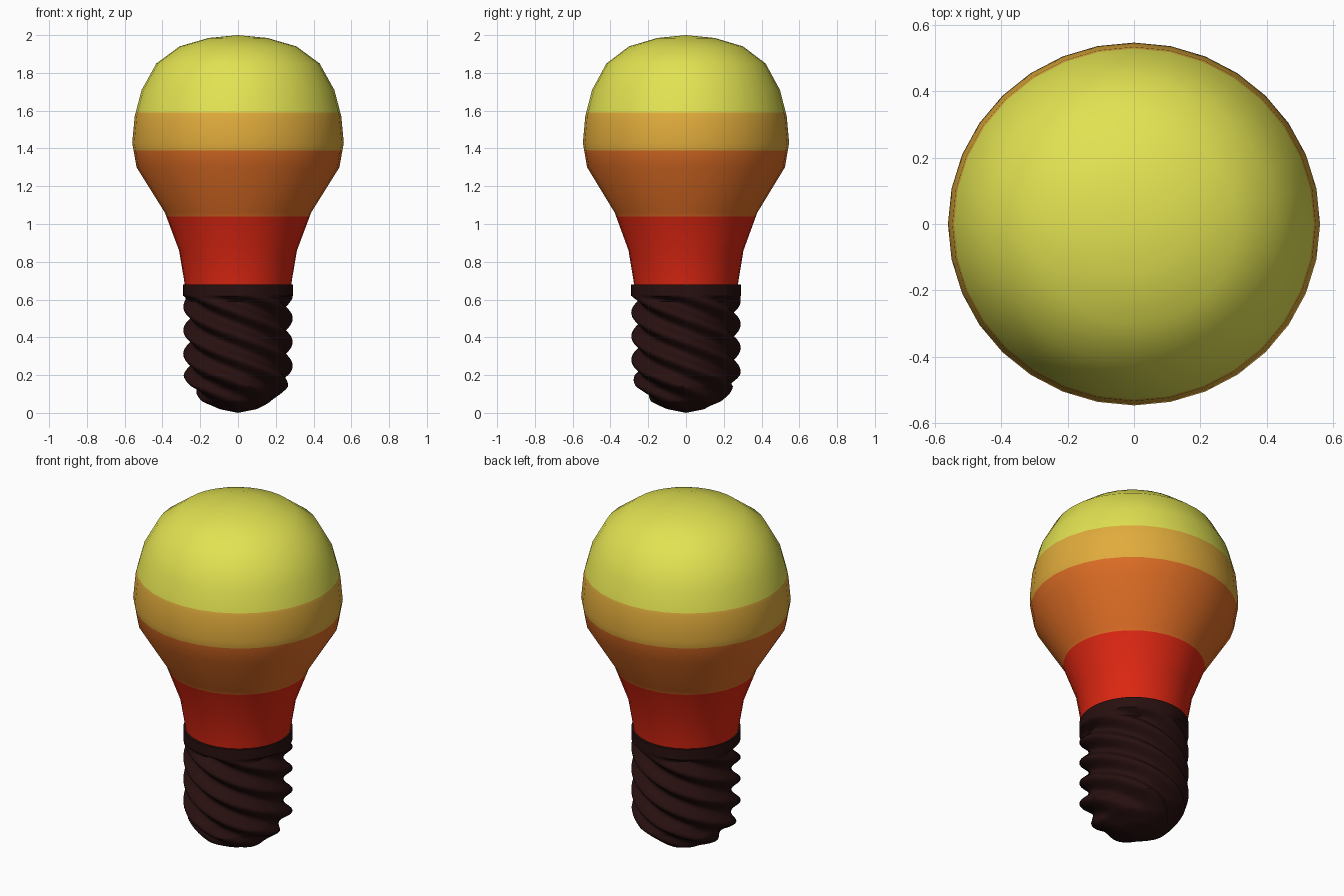
import bpy, bmesh, math

if "Cube" in bpy.data.objects:
    bpy.data.objects.remove(bpy.data.objects["Cube"])


def material(name, rgb):
    m = bpy.data.materials.new(name)
    m.diffuse_color = (*rgb, 1.0)
    m.use_nodes = True
    m.node_tree.nodes["Principled BSDF"].inputs["Base Color"].default_value = m.diffuse_color
    return m


def interp(points, z):
    """Radius at height z on a (z, radius) polyline."""
    for (z0, r0), (z1, r1) in zip(points, points[1:]):
        if z <= z1:
            return r0 + (r1 - r0) * (z - z0) / (z1 - z0)
    return points[-1][1]


def revolve(name, heights, sides, radius, mats, rule, y_scale=1.0, top=None, bottom=None):
    """Stack rings of radius(z, angle), close the ends, colour faces by height."""
    bm = bmesh.new()
    rings = []
    for z in heights:
        ring = []
        for i in range(sides):
            a = math.tau * i / sides
            r = radius(z, a)
            ring.append(bm.verts.new((r * math.cos(a), r * math.sin(a) * y_scale, z)))
        rings.append(ring)
    for lo, hi in zip(rings, rings[1:]):
        for i in range(sides):
            j = (i + 1) % sides
            bm.faces.new((lo[i], lo[j], hi[j], hi[i]))
    for ring, z, flip in ((rings[-1], top, False), (rings[0], bottom, True)):
        if z is None:
            bm.faces.new(ring[::-1] if flip else ring)
            continue
        tip = bm.verts.new((0, 0, z))
        for i in range(sides):
            j = (i + 1) % sides
            bm.faces.new((ring[j], ring[i], tip) if flip else (ring[i], ring[j], tip))
    for f in bm.faces:
        f.material_index = rule(f.calc_center_median().z)
    mesh = bpy.data.meshes.new(name)
    bm.to_mesh(mesh)
    bm.free()
    for m in mats:
        mesh.materials.append(m)
    obj = bpy.data.objects.new(name, mesh)
    bpy.context.collection.objects.link(obj)
    bpy.ops.object.select_all(action='DESELECT')
    obj.select_set(True)
    bpy.context.view_layer.objects.active = obj
    bpy.ops.object.shade_smooth_by_angle(angle=math.radians(50))
    return obj


# Colours
red = material("red", (0.72, 0.02, 0.006))
orange = material("orange", (0.71, 0.15, 0.018))
amber = material("amber", (0.75, 0.41, 0.045))
yellow = material("yellow", (0.76, 0.76, 0.085))
dark = material("dark brown", (0.021, 0.005, 0.005))

# Glass bulb with four colour bands
glass = [(0.66, 0.28), (0.70, 0.285), (0.86, 0.312), (1.06, 0.387), (1.30, 0.537),
         (1.43, 0.56), (1.57, 0.547), (1.71, 0.51), (1.85, 0.432), (1.94, 0.31),
         (1.985, 0.155)]
bands = (1.04, 1.39, 1.59)
glass_heights = sorted([z for z, r in glass] + list(bands))
revolve("glass_bulb", glass_heights, 32, lambda z, a: interp(glass, z),
        [red, orange, amber, yellow], lambda z: sum(z > b for b in bands),
        y_scale=0.975, top=2.0)

# Screw base with a multi-start thread, plain collar and rounded tip
base = [(0.0, 0.0), (0.02, 0.10), (0.06, 0.19), (0.14, 0.268), (0.20, 0.29), (0.68, 0.29)]
STARTS, SPACING, DEPTH = 5, 0.125, 0.05


def thread_radius(z, a):
    fade = min(1, max(0, (z - 0.01) / 0.12)) * min(1, max(0, (0.62 - z) / 0.03))
    phase = math.tau * z / SPACING + STARTS * a
    return interp(base, z) - DEPTH * fade * (0.5 - 0.5 * math.cos(phase))


base_heights = [0.006, 0.013] + [0.02 + 0.0075 * i for i in range(89)]
revolve("screw_base", base_heights, 96, thread_radius, [dark], lambda z: 0, bottom=0.0)
